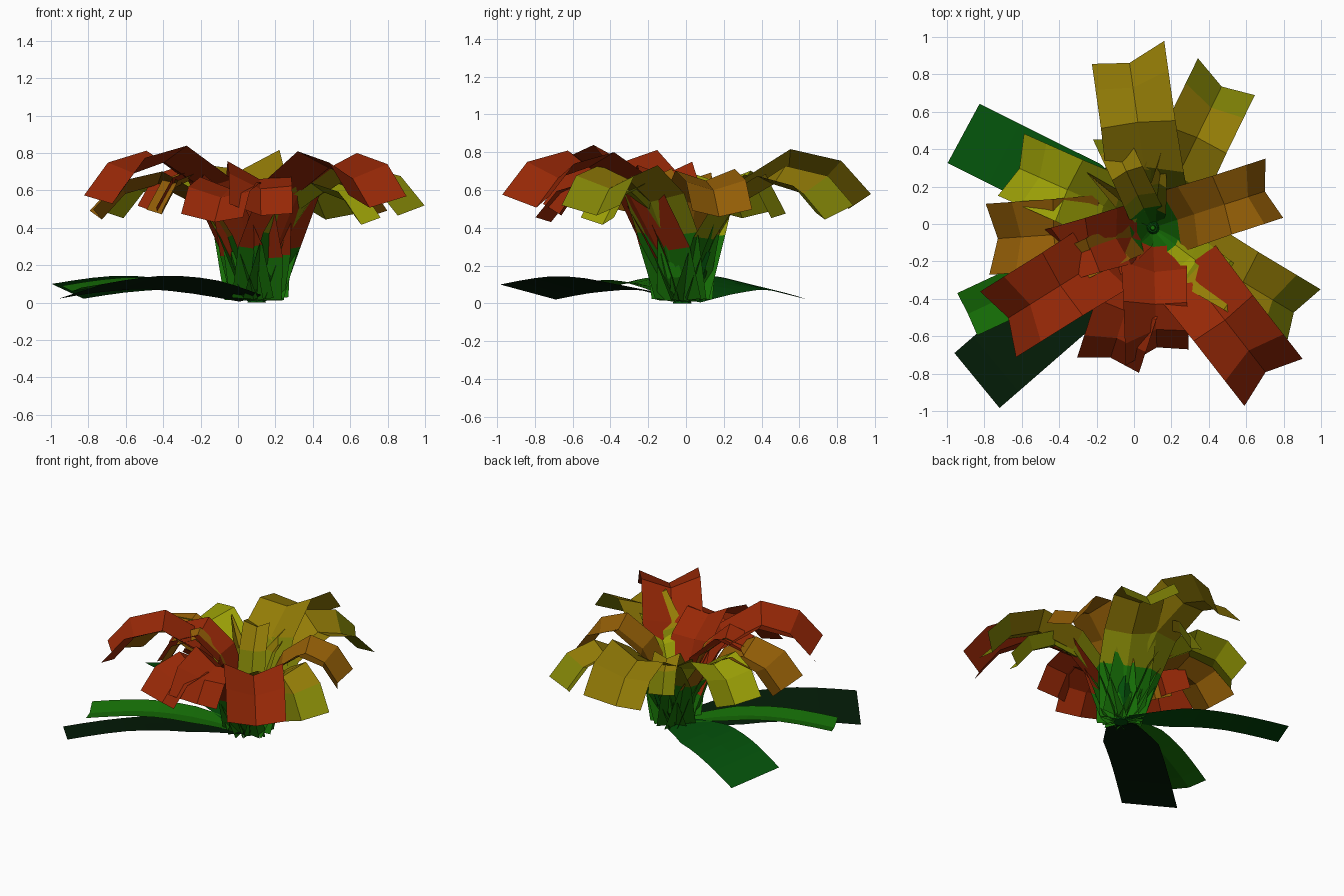
import bpy
from math import cos, sin, radians, pi, hypot
from mathutils import Vector

cube = bpy.data.objects.get("Cube")
if cube:
    bpy.data.objects.remove(cube, do_unlink=True)


def material(name, rgb):
    m = bpy.data.materials.new(name)
    m.use_nodes = True
    m.diffuse_color = (*rgb, 1)
    m.node_tree.nodes["Principled BSDF"].inputs["Base Color"].default_value = (*rgb, 1)
    return m


RED = material("rust red", (0.31, 0.021, 0.002))
ORANGE = material("orange", (0.29, 0.11, 0.002))
GOLD = material("gold", (0.29, 0.2, 0.002))
LIME = material("yellow lime", (0.32, 0.34, 0.002))
OLIVE = material("olive", (0.22, 0.23, 0.002))
STEM = material("bright green", (0.008, 0.16, 0.002))
GREEN = material("leaf green", (0.001, 0.078, 0.003))
DARK = material("dark green", (0.001, 0.011, 0.002))

CENTRE = Vector((0.1, -0.02, 0))
LOW = 0.585  # gold petals turn olive below this height


def strip(name, angle, crease, halves, lifts, colour, green_rows=0):
    """Creased strip: (r, z) crease points, half widths, (left, right) edge lifts."""
    a = radians(angle)
    out, left = Vector((cos(a), sin(a), 0)), Vector((-sin(a), cos(a), 0))
    verts, faces = [], []
    n = len(crease)
    for i, (r, z) in enumerate(crease):
        (r0, z0), (r1, z1) = crease[max(i - 1, 0)], crease[min(i + 1, n - 1)]
        d = hypot(r1 - r0, z1 - z0)
        normal = (out * (z0 - z1) + Vector((0, 0, r1 - r0))) / d
        mid = CENTRE + out * r + Vector((0, 0, z))
        for side, lift in ((1, lifts[0]), (0, 0), (-1, lifts[1])):
            grow = min(1, 0.4 + i / n)
            p = mid + left * side * halves[i] + normal * lift * grow
            p.z = max(p.z, 0.005)
            verts.append(p)
        if i:
            b, c = 3 * (i - 1), 3 * i
            faces += [(b + 1, c + 1, c, b), (b + 2, c + 2, c + 1, b + 1)]
    mesh = bpy.data.meshes.new(name)
    mesh.from_pydata(verts, [], faces)
    for m in (colour, STEM, OLIVE):
        mesh.materials.append(m)
    for k, poly in enumerate(mesh.polygons):
        if k // 2 < green_rows:
            poly.material_index = 1
        elif colour == GOLD and poly.center.z < LOW:
            poly.material_index = 2
    obj = bpy.data.objects.new(name, mesh)
    bpy.context.collection.objects.link(obj)


ARCH = [(0.37, 0.81), (0.64, 1), (0.85, 0.92), (1, 0.7)]
WIDTHS = [0.85, 1.05, 1.03, 1, 1, 1]


def petal(name, angle, reach, height, half, lifts, colour):
    # the green foot reaches higher on the yellow petals
    knee = (0.16, 0.37) if colour == RED else (0.22, 0.53)
    crease = [(r * reach, z * height + 0.01) for r, z in [(0.04, 0), knee] + ARCH]
    strip(name, angle, crease, [half * w for w in WIDTHS], lifts, colour, 1)


# Large arching petals around the crown
petal("petal_back", 98, 0.89, 0.70, 0.2, (0.03, 0.12), GOLD)
petal("petal_back_left", 64, 0.84, 0.62, 0.18, (0.11, 0.05), GOLD)
petal("petal_left", 18, 0.63, 0.64, 0.165, (0.07, 0.06), ORANGE)
petal("petal_front_left_low", -31, 0.88, 0.65, 0.18, (0.08, 0.08), GOLD)
petal("petal_front_left", -52, 0.98, 0.71, 0.2, (0.09, 0.1), RED)
petal("petal_front", -88, 0.64, 0.65, 0.17, (0.02, 0.11), RED)
petal("petal_front_inner", -108, 0.73, 0.6, 0.17, (0.04, 0.07), RED)
petal("petal_front_right", -148, 0.91, 0.74, 0.2, (0.1, 0.07), RED)
petal("petal_right", 184, 0.83, 0.62, 0.19, (0.08, 0.07), ORANGE)
petal("petal_back_right", 156, 0.78, 0.63, 0.18, (0.06, 0.07), LIME)

# Smaller petals inside the crown
petal("inner_petal_back", 115, 0.52, 0.63, 0.09, (0.05, 0.05), GOLD)
petal("inner_petal_right", 205, 0.56, 0.66, 0.1, (0.05, 0.05), ORANGE)
petal("inner_petal_red", 196, 0.55, 0.67, 0.15, (0.06, 0.08), RED)
petal("inner_petal_front_left", -37, 0.7, 0.58, 0.11, (0.06, 0.06), LIME)

# Thin upright blades near the middle
for k, (angle, colour) in enumerate([(82, GOLD), (140, GOLD), (230, RED)]):
    blade = [(0.03, 0.01), (0.1, 0.28), (0.24, 0.52), (0.46, 0.66)]
    strip("blade_%d" % k, angle, blade, [0.05, 0.06, 0.045, 0.004], (0.03, 0.03),
          colour, 1)

# Short green sheath leaves at the base
for k in range(7):
    sheath = [(0.03, 0.005), (0.12, 0.13), (0.17, 0.27)]
    strip("sheath_%d" % k, k * 360 / 7 + 10, sheath, [0.07, 0.08, 0.01], (0.03, 0.03),
          GREEN if k % 2 else STEM)

# Long leaves lying on the ground, with one edge lifted
for name, angle, reach, half, lifts, colour in (
        ("ground_leaf_back", 153.5, 1.13, 0.18, (0.04, -0.04), GREEN),
        ("ground_leaf_front", -139, 1.245, 0.19, (0.04, -0.04), DARK),
        ("ground_leaf_middle", -155, 1.09, 0.125, (0.02, 0.03), STEM)):
    steps = 9
    path = [(reach * (0.03 + 0.97 * t / steps),
             0.02 + 0.04 * t / steps + 0.065 * sin(pi * t / steps))
            for t in range(steps + 1)]
    halves = [half * min(1, 0.5 + 1.5 * t / steps) for t in range(steps + 1)]
    strip(name, angle, path, halves, lifts, colour)

# Core of the plant with a small knob
for name, radius, height, colour in (("core", 0.05, 0.06, GREEN), ("knob", 0.025, 0.1, STEM)):
    bpy.ops.mesh.primitive_cone_add(vertices=8, radius1=radius, radius2=radius / 2,
                                    depth=height,
                                    location=CENTRE + Vector((0, 0, height / 2)))
    cone = bpy.context.object
    cone.name = name
    cone.data.materials.append(colour)
